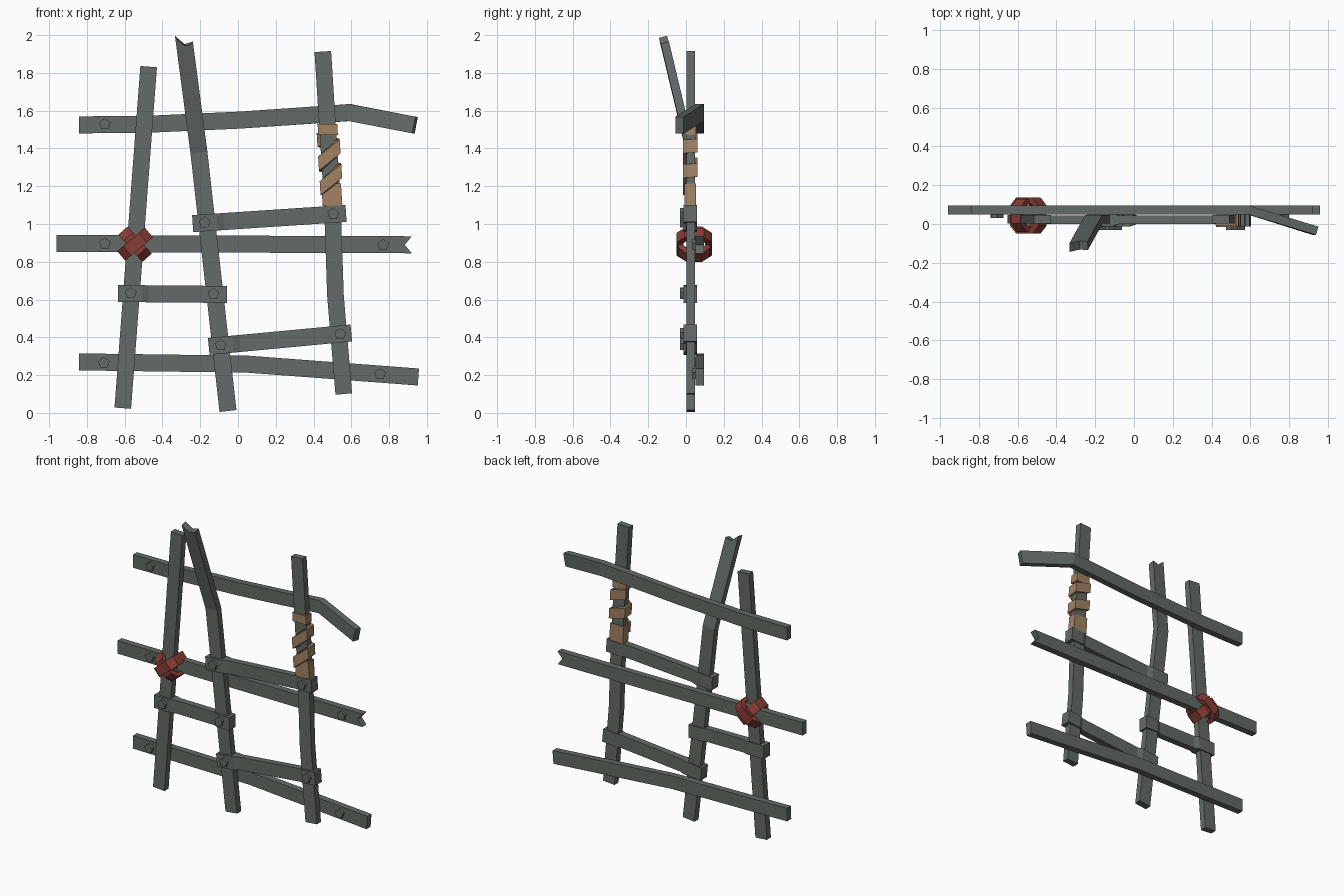
import bpy, bmesh, math
from mathutils import Vector, Matrix

if "Cube" in bpy.data.objects:
    bpy.data.objects.remove(bpy.data.objects["Cube"])


def material(name, col):
    m = bpy.data.materials.new(name)
    m.diffuse_color = (*col, 1)
    m.use_nodes = True
    m.node_tree.nodes["Principled BSDF"].inputs["Base Color"].default_value = m.diffuse_color
    return m


GREY = material("weathered grey", (0.125, 0.145, 0.135))
RED = material("red strap", (0.25, 0.045, 0.036))
TAN = material("tan wrap", (0.36, 0.225, 0.125))


def loft(name, rings, mat, caps=(), closed=False):
    """Skin equal-length vertex rings; caps lists index groups closing each end."""
    bm = bmesh.new()
    vs = [[bm.verts.new(p) for p in r] for r in rings]
    n = len(vs[0])
    for i in range(len(vs) if closed else len(vs) - 1):
        a, b = vs[i], vs[(i + 1) % len(vs)]
        for k in range(n):
            bm.faces.new((a[k], a[(k + 1) % n], b[(k + 1) % n], b[k]))
    if not closed:
        for end in (vs[0], vs[-1]):
            for c in caps:
                bm.faces.new([end[k] for k in c])
    bmesh.ops.recalc_face_normals(bm, faces=bm.faces)
    me = bpy.data.meshes.new(name)
    bm.to_mesh(me)
    bm.free()
    me.materials.append(mat)
    ob = bpy.data.objects.new(name, me)
    bpy.context.collection.objects.link(ob)
    return ob


def bar(name, pts, w=0.09, t=0.045, notch=(0, 0, 0), thick=None):
    """Flat timber along a path; notch shifts left, middle, right of the far end."""
    P = [Vector(p) for p in pts]
    rings = []
    for i, p in enumerate(P):
        tan = Vector()
        if i > 0:
            tan += (p - P[i - 1]).normalized()
        if i < len(P) - 1:
            tan += (P[i + 1] - p).normalized()
        tan.normalize()
        side = Vector((0, 1, 0)).cross(tan).normalized()
        dep = side.cross(tan)
        h = (thick[i] if thick else t) / 2
        off = notch if i == len(P) - 1 else (0, 0, 0)
        row = [p + side * (k - 1) * w / 2 + tan * off[k] for k in range(3)]
        rings.append([q - dep * h for q in row] + [q + dep * h for q in reversed(row)])
    return loft(name, rings, GREY, caps=((0, 1, 4, 5), (1, 2, 3, 4)))


# Upright posts
PY, RY = 0.025, 0.072
bar("left_post", [(-0.61, PY, 0.025), (-0.473, PY, 1.833)], 0.088)
bar("middle_post", [(-0.053, PY, 0.01), (-0.207, PY, 1.38), (-0.283, -0.112, 1.955)],
    0.09, notch=(0.043, -0.008, 0))
bar("right_post", [(0.56, PY, 0.10), (0.516, PY, 0.62), (0.499, PY, 1.12), (0.449, PY, 1.913)], 0.088)

# Long rails behind the posts
bar("top_rail", [(-0.842, RY, 1.525), (-0.5, RY, 1.527), (0.01, RY, 1.55),
                 (0.59, RY, 1.59), (0.937, -0.035, 1.523)])
bar("middle_rail", [(-0.96, RY, 0.897), (0.92, RY, 0.89)], notch=(0, -0.037, 0))
bar("bottom_rail", [(-0.842, RY, 0.27), (0.05, RY, 0.258), (0.955, RY, 0.19)])

# Short planks with thick ends gripping the posts
for n, (a, b) in enumerate([((-0.636, 0.632), (-0.058, 0.627)),
                            ((-0.24, 1.002), (0.572, 1.056)),
                            ((-0.155, 0.352), (0.6, 0.423))]):
    A, B = Vector((a[0], 0.022, a[1])), Vector((b[0], 0.022, b[1]))
    d = (B - A).normalized()
    bar(f"short_plank_{n + 1}", [A, A + d * 0.13, A + d * 0.165, B - d * 0.125, B - d * 0.095, B],
        thick=[0.07, 0.07, 0.045, 0.045, 0.07, 0.07])


# Five-sided bolt heads
def bolt(name, x, z, y):
    rings = [[(x + r * math.sin(k * math.tau / 5), yy, z + r * math.cos(k * math.tau / 5))
              for k in range(5)] for yy, r in ((y + 0.006, 0.032), (y - 0.018, 0.032))]
    loft(name, rings, GREY, caps=(range(5),))


for i, (x, z) in enumerate([(-0.705, 1.528), (-0.705, 0.897), (-0.71, 0.265), (0.768, 0.889), (0.752, 0.204)]):
    bolt(f"rail_bolt_{i + 1}", x, z, 0.05)
for i, (x, z) in enumerate([(-0.567, 0.633), (-0.13, 0.63), (-0.177, 1.008),
                            (0.504, 1.053), (-0.092, 0.358), (0.541, 0.417)]):
    bolt(f"plank_bolt_{i + 1}", x, z, -0.013)


# Tan wrap on the right post: spiral band plus two sleeves
def post_x(z):
    return 0.499 - (z - 1.12) * 0.063


def wrap_ring(sx, sy, z, h, out):
    ring = []
    for o, dz in ((0, -h), (out, -h), (out, h), (0, h)):
        zz = z + dz
        ring.append((post_x(zz) + sx * (0.042 + o), 0.023 + sy * (0.02 + o), zz))
    return ring


corners = ((-1, -1, 0), (1, -1, 0.09), (1, 1, 0.095), (-1, 1, 0.125))
spiral = [wrap_ring(sx, sy, 1.19 + 0.13 * turn + dz, 0.036, 0.018)
          for turn in range(2) for sx, sy, dz in corners]
loft("wrap_spiral", spiral, TAN, caps=((0, 1, 2, 3),))
for nm, z, h in (("wrap_sleeve_bottom", 1.155, 0.06), ("wrap_sleeve_top", 1.5, 0.03)):
    loft(nm, [wrap_ring(sx, sy, z, h, 0.01) for sx, sy, _ in corners], TAN, closed=True)


# Red crossed straps: two chamfered loops
def strap(name, angle, yf, yb, length, width=0.066, th=0.028):
    def octagon(inset):
        l, f, b, c = length - inset, yf + inset, yb - inset, 0.042 - inset * 0.5
        return [(-l + c, f), (l - c, f), (l, f + c), (l, b - c),
                (l - c, b), (-l + c, b), (-l, b - c), (-l, f + c)]
    M = Matrix.Translation((-0.545, 0, 0.893)) @ Matrix.Rotation(-angle, 4, 'Y')
    w = width / 2
    rings = [[M @ Vector(v) for v in ((ox, oy, -w), (ox, oy, w), (ix, iy, w), (ix, iy, -w))]
             for (ox, oy), (ix, iy) in zip(octagon(0), octagon(th))]
    loft(name, rings, RED, closed=True)


strap("red_strap_rising", math.radians(40), -0.05, 0.137, 0.096)
strap("red_strap_falling", math.radians(-48), -0.04, 0.128, 0.096)
